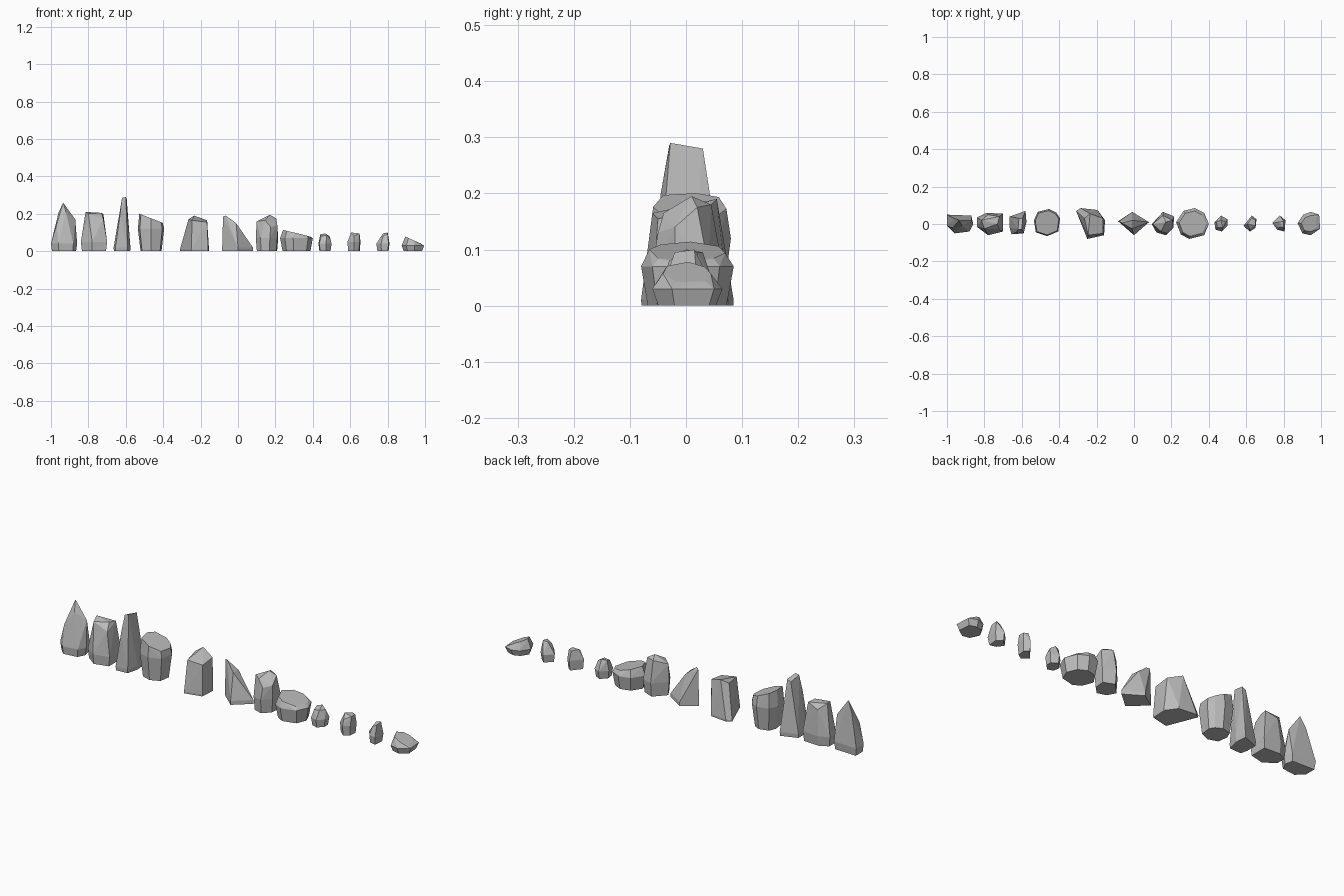
import bpy
import bmesh

cube = bpy.data.objects.get("Cube")
if cube:
    bpy.data.objects.remove(cube)

stone = bpy.data.materials.new("grey stone")
stone.use_nodes = True
grey = (0.5, 0.5, 0.5, 1)
stone.diffuse_color = grey
shader = next(n for n in stone.node_tree.nodes if n.type == 'BSDF_PRINCIPLED')
shader.inputs["Base Color"].default_value = grey
shader.inputs["Roughness"].default_value = 0.9

UNIT = 0.01  # outlines and crowns are written in hundredths


def rock(name, centre, outline, crown, waist=3, foot=0.92):
    """Faceted stone: a foot ring, a wider waist ring and a crown, wrapped in a hull."""
    points = [(x * foot, y * foot, 0) for x, y in outline]
    points += [(x, y, waist) for x, y in outline]
    points += crown
    bm = bmesh.new()
    for p in points:
        bm.verts.new([c * UNIT for c in p])
    hull = bmesh.ops.convex_hull(bm, input=bm.verts)
    loose = {g for g in hull["geom_interior"] + hull["geom_unused"]
             if isinstance(g, bmesh.types.BMVert) and not g.link_faces}
    bmesh.ops.delete(bm, geom=list(loose), context='VERTS')
    bmesh.ops.dissolve_limit(bm, angle_limit=0.06, verts=bm.verts, edges=bm.edges)
    bmesh.ops.recalc_face_normals(bm, faces=bm.faces)
    mesh = bpy.data.meshes.new(name)
    bm.to_mesh(mesh)
    bm.free()
    mesh.materials.append(stone)
    obj = bpy.data.objects.new(name, mesh)
    obj.location.x = centre
    bpy.context.collection.objects.link(obj)
    return obj


def slab_crown(outline, scale, height, slope):
    """Shrunken copy of an outline on a plane that falls towards +x."""
    return [(x * scale, y * scale, height - slope * x) for x, y in outline]


# Tall stones
rock("pointed_stone", -0.93,
     [(-7, 5), (6, 4.5), (7, 0), (5, -4), (-3, -5), (-7, -1)],
     [(-0.5, 2, 26), (-3, 3, 20.5), (6, 2, 17), (1, -1, 21), (-4, -2, 14)], 4)
rock("blunt_stone", -0.77,
     [(-7, 3.5), (-2, 6), (7, 5.5), (7, -4), (-1, -6), (-7, -1.5)],
     [(-4.5, 2, 21), (4, 0, 20.5), (5, 4, 20), (-3, -2.5, 20), (5, -3, 17), (-1, 5, 18)], 5)
rock("tall_spire", -0.62,
     [(-4.5, 4), (4, 7), (4.5, 1), (3, -5), (-3.5, -5.5), (-4.5, -2)],
     [(0, -3, 28.5), (2, -2.8, 29), (2.5, 3, 28), (0.5, 3, 27), (-1, -4.5, 20)], 2, 0.97)

# Broad stones
drum = [(-7, 2), (-5, 6.5), (1, 8), (5, 6), (7, 3), (6, -4), (0, -6.5), (-6, -4.5)]
rock("broad_stone", -0.465, drum, slab_crown(drum, 0.9, 17.6, 0.35), 12, 0.8)
rock("leaning_stone", -0.235,
     [(-7.5, 7), (-5, 8.5), (4, 7.5), (8, 2), (7.5, -6), (-1.5, -8), (-4, -1)],
     [(-3, 3, 17), (0, 5.5, 19), (7, 3, 16.5), (7, -5, 15.5), (-1, -6, 16.5)], 1, 0.99)
rock("wedge_stone", 0,
     [(-8.5, 1.5), (-1, 6.5), (8, 1), (0, -6)],
     [(-8, 1.5, 18.5), (-6.5, 0.5, 19), (-1, -2.5, 15), (-1, 2, 14.5)], 2, 1.0)
rock("faceted_stone", 0.155,
     [(-6, 0), (0, 6.5), (6, 4), (5.5, -2), (1.5, -6), (-3.5, -4.5)],
     [(-5.5, 0, 16), (1.5, 1, 19.5), (5, 2, 17.5), (-1, -4, 16.5), (0, 4.5, 18),
      (5.5, -2, 14), (2, -5, 13)], 7, 0.9)
boulder = [(-9, 1), (-5, 7), (1, 8.5), (6, 6), (8.5, 0), (6, -6), (-2, -8), (-6.5, -5.5)]
rock("wide_boulder", 0.315, boulder, slab_crown(boulder, 0.82, 9.6, 0.2), 7, 0.85)

# Small stones
rock("small_round_stone", 0.465,
     [(-3.5, 1), (0, 4.5), (3.5, 2.5), (3.5, -1), (0.5, -4), (-3, -3)],
     [(-2.5, 1, 9), (0, 2, 9.5), (2.5, 1, 8), (1, -2, 8.5), (-2, -2, 8)], 4, 0.85)
rock("small_block_stone", 0.62,
     [(-3.5, -1), (1, 4.5), (3.5, 2.5), (3, -2), (0, -4)],
     [(-1.5, 0, 10), (1, 3, 9.5), (3, 2, 9.5), (3, -1, 9.5), (0, -3, 8)], 5, 0.88)
rock("small_pointed_stone", 0.775,
     [(-3.5, 0.5), (0.5, 4.5), (3.5, 2), (3, -4), (-1, -3)],
     [(0, 1, 9.5), (2.5, 1.5, 10), (2.5, -2, 9.5), (0, -2, 8)], 4, 0.85)
pebble = [(-6, 0.5), (-3, 5), (1, 6.5), (5.5, 5), (6, -2.5), (1, -6), (-3.5, -5)]
rock("flat_pebble", 0.935, pebble, slab_crown(pebble, 0.68, 6, 0.3), 3, 0.82)
